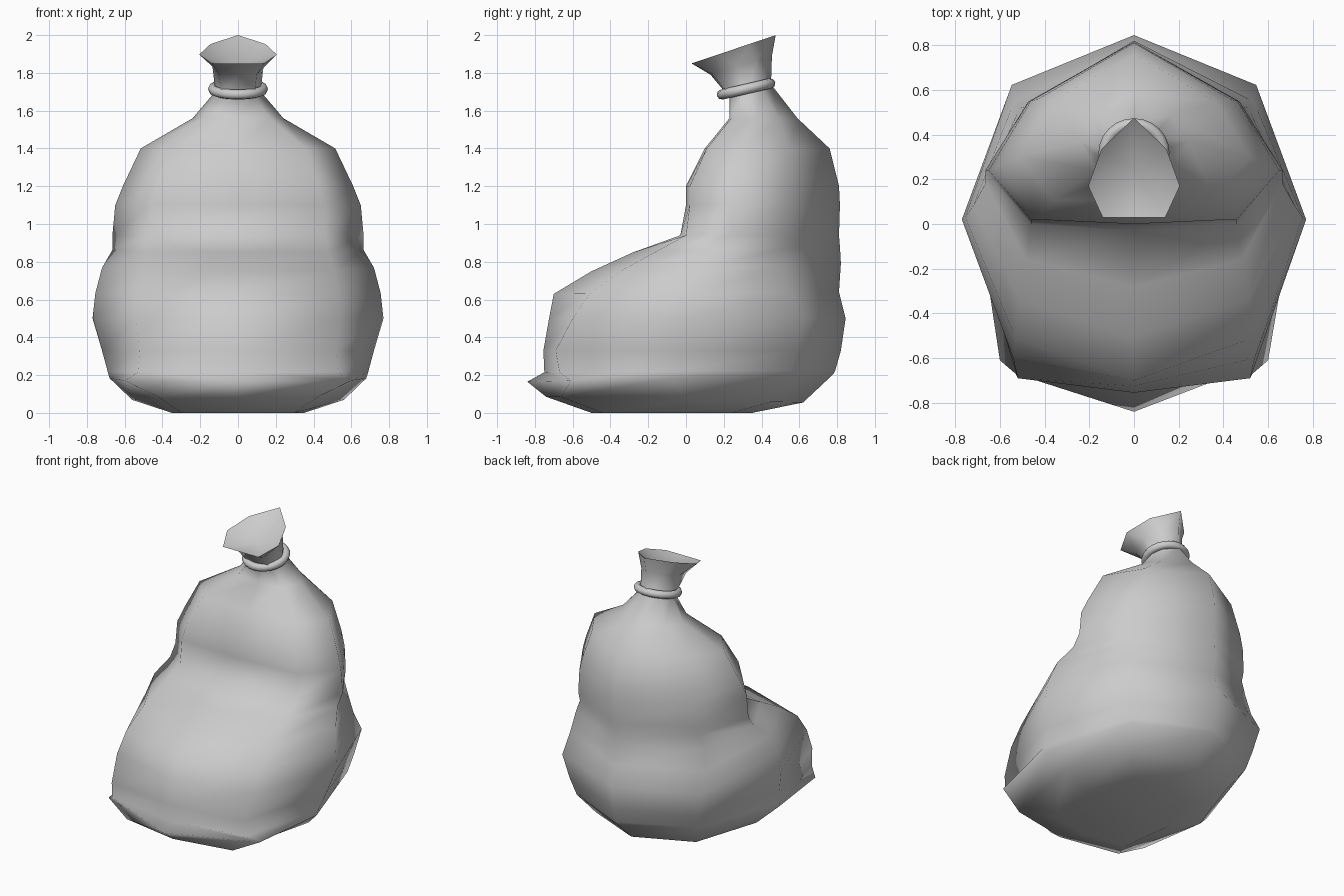
import bpy, bmesh, math

# Eight-sided sack sections, bottom to rim:
# z front, z back, half width, y of side, y back, front corner x, front corner y, y front
SECTIONS = [
    (0.00, 0.00, .35, -.05, .35, .30, -.44, -.50),
    (.085, .055, .56, 0.00, .62, .42, -.66, -.74),
    (.165, .205, .68, -.08, .78, .60, -.61, -.84),
    (.215, .225, .69, -.08, .79, .53, -.67, -.75),
    (.33, .33, .72, -.03, .82, .52, -.69, -.755),
    (.50, .50, .77, .02, .845, .54, -.60, -.725),
    (.63, .64, .755, .03, .81, .53, -.51, -.70),
    (.75, .79, .72, .08, .82, .51, -.34, -.50),
    (.85, .88, .665, .18, .815, .48, -.16, -.28),
    (.94, .94, .665, .24, .81, .46, 0.00, -.03),
    (1.1, 1.1, .65, .24, .815, .46, .02, 0.00),
    (1.2, 1.2, .61, .26, .81, .43, .02, 0.00),
    (1.4, 1.4, .515, .30, .76, .36, .11, .10),
    (1.56, 1.56, .24, .37, .59, .17, .24, .23),
    (1.67, 1.74, .12, .33, .45, .085, .24, .23),
    (1.79, 1.89, .135, .27, .455, .10, .14, .13),
    (1.85, 2.0, .205, .17, .475, .14, .03, .03),
]


def section_points(sec):
    zf, zb, w, ys, yb, fx, fy, yf = sec
    # back corners are rounder in the low bulge than in the upper body
    t = min(max((zb - .5) / .4, 0), 1)
    bx, by = .71 * w, ys + (.73 - .19 * t) * (yb - ys)
    outline = [(0, yf), (fx, fy), (w, ys), (bx, by), (0, yb),
               (-bx, by), (-w, ys), (-fx, fy)]
    return [(x, y, zf + (zb - zf) * (y - yf) / (yb - yf)) for x, y in outline]


# Sack skin up to the rim
bm = bmesh.new()
loops = [[bm.verts.new(p) for p in section_points(s)] for s in SECTIONS]
for a, b in zip(loops, loops[1:]):
    for i in range(8):
        j = (i + 1) % 8
        bm.faces.new((a[i], a[j], b[j], b[i]))
bm.faces.new(loops[0][::-1])

# Hollow mouth, gathered to a point inside the rim
mouth = [bm.verts.new(v.co) for v in loops[-1]]
pit = bm.verts.new((0, .25, 1.83))
for i in range(8):
    bm.faces.new((mouth[i], mouth[(i + 1) % 8], pit))
for f in bm.faces:
    f.smooth = True
mesh = bpy.data.meshes.new("sack")
bm.to_mesh(mesh)
bm.free()
bpy.context.collection.objects.link(bpy.data.objects.new("sack", mesh))

# Tie around the neck
bpy.ops.mesh.primitive_torus_add(
    major_radius=.132, minor_radius=.027, major_segments=24, minor_segments=8,
    location=(0, .318, 1.715), rotation=(math.radians(13), 0, 0))
tie = bpy.context.object
tie.name = "neck_tie"
bpy.ops.object.shade_smooth()
